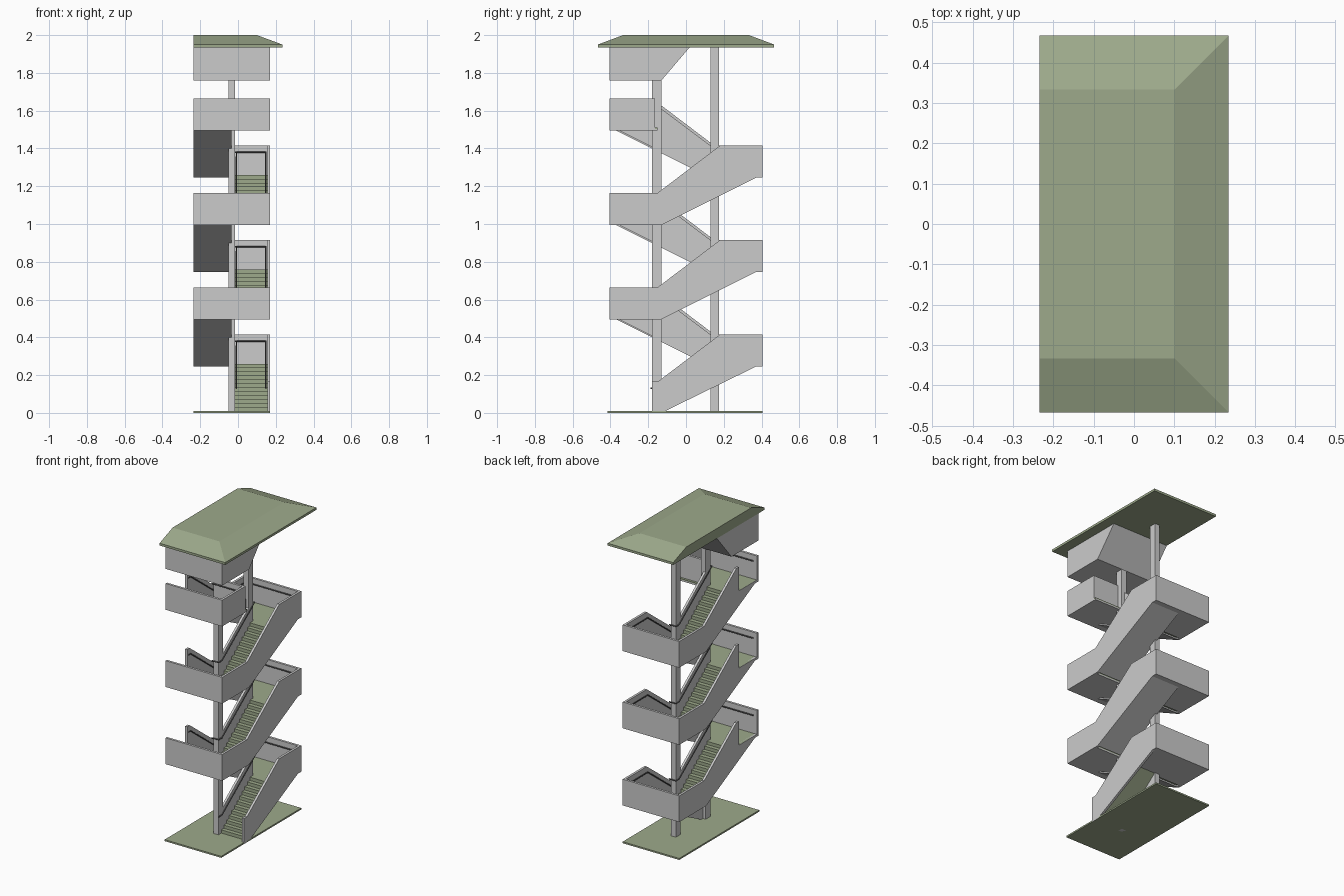
import bpy, bmesh

if "Cube" in bpy.data.objects:
    bpy.data.objects.remove(bpy.data.objects["Cube"])

def material(name, col):
    m = bpy.data.materials.new(name)
    m.diffuse_color = col
    m.use_nodes = True
    m.node_tree.nodes["Principled BSDF"].inputs["Base Color"].default_value = m.diffuse_color
    return m

GREEN = material("green", (0.34, 0.40, 0.26, 1))
DARK = material("dark_rail", (0.12, 0.12, 0.12, 1))
X0, X1 = -0.235, 0.17      # left and right sides
YE = 0.405                 # front and back walls
T = 0.015                  # wall thickness
CL, CR = -0.05, -0.015     # central column strip

def finish(name, bm, mat=None):
    bmesh.ops.recalc_face_normals(bm, faces=bm.faces)
    me = bpy.data.meshes.new(name)
    bm.to_mesh(me)
    bm.free()
    ob = bpy.data.objects.new(name, me)
    bpy.context.collection.objects.link(ob)
    if mat:
        me.materials.append(mat)
    return ob

def prism(name, profile, xa, xb, mat=None):
    """Extrude a (y, z) profile from xa to xb."""
    bm = bmesh.new()
    f = bm.faces.new([bm.verts.new((xa, y, z)) for y, z in profile])
    r = bmesh.ops.extrude_face_region(bm, geom=[f])
    vs = [v for v in r["geom"] if isinstance(v, bmesh.types.BMVert)]
    bmesh.ops.translate(bm, verts=vs, vec=(xb - xa, 0, 0))
    return finish(name, bm, mat)

def box(name, xa, xb, ya, yb, za, zb, mat=None):
    return prism(name, [(ya, za), (yb, za), (yb, zb), (ya, zb)], xa, xb, mat)

def rail(name, pts):
    cu = bpy.data.curves.new(name, 'CURVE')
    cu.dimensions = '3D'
    cu.bevel_depth = 0.004
    cu.bevel_resolution = 1
    cu.use_fill_caps = True
    sp = cu.splines.new('POLY')
    sp.points.add(len(pts) - 1)
    for p, c in zip(sp.points, pts):
        p.co = (*c, 1)
    cu.materials.append(DARK)
    bpy.context.collection.objects.link(bpy.data.objects.new(name, cu))

def steps(name, xa, xb, z, s):
    """Twelve rises of a flight; s=1 climbs to the back, s=-1 to the front."""
    n, ya, yb = 12, -0.15, 0.17
    rise, run = 0.25 / n, (yb - ya) / n
    top = []
    for i in range(n):
        top += [(ya + i * run, z + i * rise), (ya + i * run, z + (i + 1) * rise)]
    top.append((yb, z + 0.25))
    under = [(yb, z + 0.235), (ya + run, z)]
    prism(name, [(s * y, h) for y, h in top + under], xa, xb, GREEN)

def soffit(name, xa, xb, z, s):
    p = [(-0.13, 0), (0.37, 0.25), (0.37, 0.26), (-0.13, 0.01)]
    prism(name, [(s * y, z + h) for y, h in p], xa, xb)

def inner_wall(name, xa, xb, z, s):
    p = [(-0.15, 0), (-0.13, 0), (0.15, 0.14), (0.15, 0.38), (-0.15, 0.155)]
    prism(name, [(s * y, z + h) for y, h in p], xa, xb)

# ground plate and columns
box("base", X0, X1, -0.415, YE, 0, 0.01, GREEN)
box("front_column", CL, CR, -0.18, -0.13, 0, 1.80)
box("back_column", CL, CR, 0.13, 0.175, 0, 1.94)

for k in range(3):
    z = 0.5 * k - 0.005          # underside level of the starting landing
    b, t = z + 0.25, z + 0.5     # back landing and next front landing
    # right outer wall, the first one starts on the ground
    if k == 0:
        start = [(-0.13, 0), (-0.18, 0), (-0.18, 0.165), (-0.15, 0.165)]
    else:
        start = [(-0.13, z), (-YE, z), (-YE, z + 0.17), (-0.15, z + 0.17)]
    prism("right_wall", start + [(0.18, b + 0.17), (YE, b + 0.17), (YE, b), (0.37, b)], X1 - T, X1)
    # left outer wall, open at the front landing
    prism("left_wall", [(YE, b), (YE, b + 0.17), (0.15, b + 0.17), (-0.18, t + 0.17),
                        (-0.205, t + 0.17), (-0.205, t + 0.015), (-YE, t + 0.015),
                        (-YE, t), (-0.37, t), (0.13, b)], X0, X0 + T)
    # landing end walls
    box("back_wall", X0, X1, YE - T, YE, b, b + 0.17)
    box("front_wall", X0, X1, -YE, -YE + T, t, t + 0.17)
    # landings: grey slab with a green floor
    for nm, h, ya, yb in (("back", b, 0.15, YE - 0.002), ("front", t, -YE + 0.002, -0.15)):
        box(nm + "_landing_slab", X0 + 0.002, X1 - 0.002, ya, yb, h, h + 0.009)
        box(nm + "_landing_floor", X0 + 0.002, X1 - 0.002, ya, yb, h + 0.009, h + 0.015, GREEN)
    # flights
    steps("right_steps", CR, X1 - T, z + 0.015, 1)
    steps("left_steps", X0 + T, CL, b + 0.015, -1)
    if k:
        soffit("right_soffit", CR - T, X1 - T, z, 1)
    soffit("left_soffit", X0 + T, CL + T, b, -1)
    inner_wall("right_inner_wall", CR - T, CR, max(z, 0), 1)
    inner_wall("left_inner_wall", CL, CL + T, b, -1)
    # handrails
    f = z + 0.135
    xr, xl, ye = 0.148, -0.213, 0.383
    begin = [(xr, -0.17, f)] if k == 0 else [(xl, -ye, f), (xr, -ye, f)]
    rail("outer_handrail", begin + [(xr, -0.15, f), (xr, 0.18, f + 0.25), (xr, ye, f + 0.25),
                                    (xl, ye, f + 0.25), (xl, 0.15, f + 0.25),
                                    (xl, -0.18, f + 0.5), (xl, -0.2, f + 0.5)])
    a, c = CR + 0.006, CL - 0.006
    rail("inner_handrail", [(a, -0.187, f), (a, -0.15, f), (a, 0.183, f + 0.25),
                            (c, 0.183, f + 0.25), (c, 0.15, f + 0.25),
                            (c, -0.187, f + 0.5), (a, -0.187, f + 0.5)])

# closed top landing
box("top_right_wall", X1 - T, X1, -YE, -0.165, 1.495, 1.665)
box("top_end_wall", CR, X1, -0.18, -0.165, 1.495, 1.665)
rail("top_handrail", [(-0.213, -0.383, 1.63), (0.148, -0.383, 1.63),
                      (0.148, -0.187, 1.63), (CR, -0.187, 1.63)])

# fascia block below the roof
prism("upper_fascia", [(-YE, 1.76), (-0.13, 1.76), (0.02, 1.936), (-YE, 1.936)], X0, X1)

# roof: eave slab with three sloped sides
box("roof_eave", -0.235, 0.235, -0.467, 0.467, 1.935, 1.95, GREEN)
bm = bmesh.new()
lo, hi = [[bm.verts.new((x, y, h)) for x, y in ((-0.235, -w), (r, -w), (r, w), (-0.235, w))]
          for r, w, h in ((0.235, 0.467, 1.95), (0.1, 0.333, 2.0))]
bm.faces.new(hi)
for i in range(4):
    j = (i + 1) % 4
    bm.faces.new((lo[i], lo[j], hi[j], hi[i]))
finish("roof_top", bm, GREEN)
